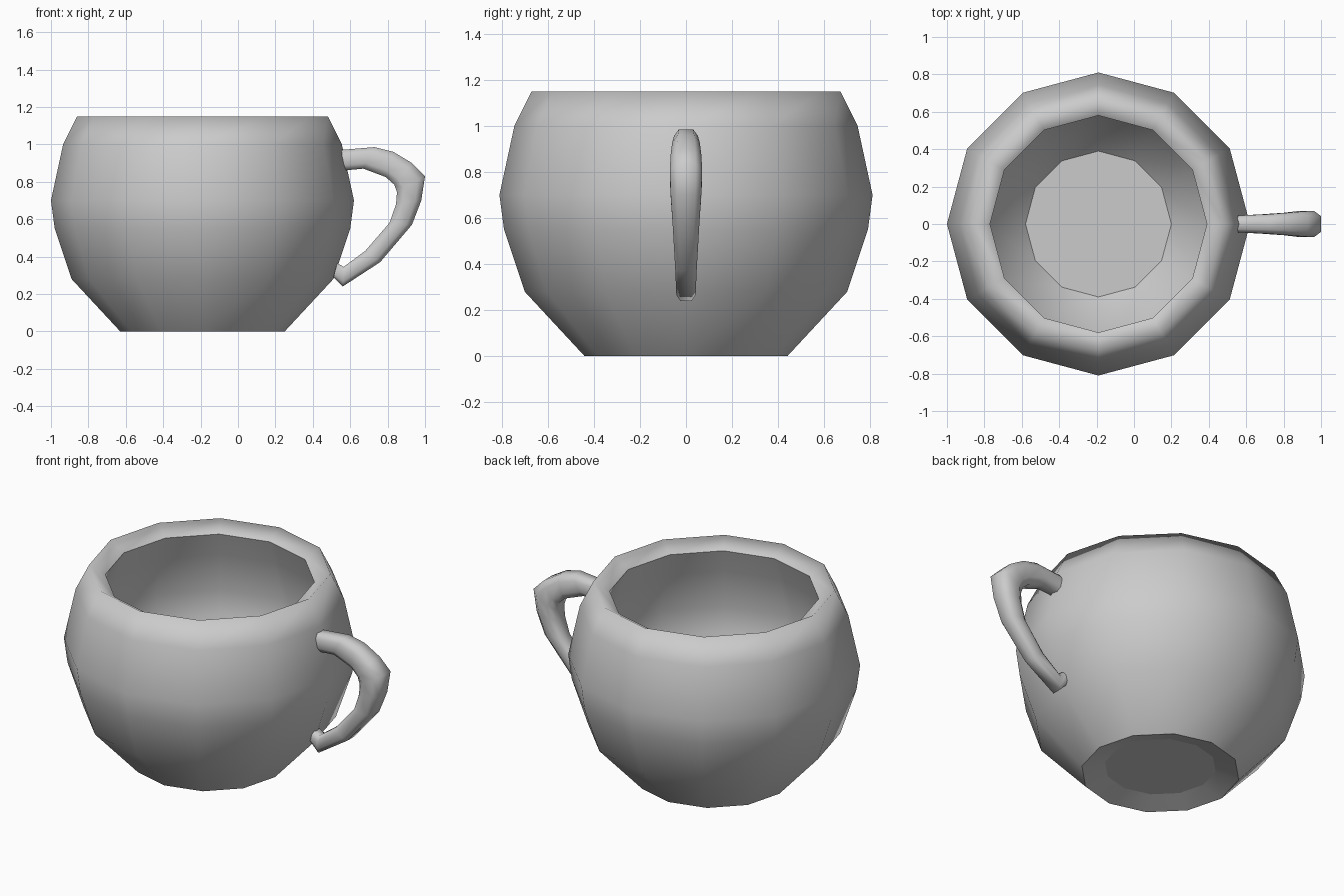
import bpy, bmesh, math
from mathutils import Vector

if "Cube" in bpy.data.objects:
    bpy.data.objects.remove(bpy.data.objects["Cube"])

clay = bpy.data.materials.new("plain grey")
clay.diffuse_color = (0.6, 0.6, 0.6, 1)
clay.use_nodes = True
clay.node_tree.nodes["Principled BSDF"].inputs["Base Color"].default_value = clay.diffuse_color


def loft(name, rings, flat_caps=True):
    """Skin a list of closed rings, cap both ends, shade smooth with flat caps."""
    bm = bmesh.new()
    loops = [[bm.verts.new(p) for p in ring] for ring in rings]
    n = len(loops[0])
    for a, b in zip(loops, loops[1:]):
        for i in range(n):
            j = (i + 1) % n
            bm.faces.new((a[i], a[j], b[j], b[i])).smooth = True
    for cap in (loops[0], loops[-1]):
        face = bm.faces.new(cap)
        for e in face.edges:
            e.smooth = False
    bmesh.ops.recalc_face_normals(bm, faces=bm.faces[:])
    mesh = bpy.data.meshes.new(name)
    bm.to_mesh(mesh)
    bm.free()
    mesh.materials.append(clay)
    obj = bpy.data.objects.new(name, mesh)
    bpy.context.collection.objects.link(obj)
    return obj


# Cup: 12-sided lathe, from recessed foot, up the outside, over the lip, down inside
CX, SIDES = -0.19, 12
profile = [(0.31, 0.04), (0.44, 0.0), (0.70, 0.28), (0.79, 0.55), (0.81, 0.70),
           (0.745, 1.0), (0.67, 1.15), (0.58, 1.095), (0.63, 0.95), (0.70, 0.70),
           (0.68, 0.56), (0.60, 0.31), (0.39, 0.085)]
cup = loft("cup_body", [
    [(CX + r * math.cos(math.tau * i / SIDES), r * math.sin(math.tau * i / SIDES), z)
     for i in range(SIDES)] for r, z in profile])

# Crisp foot edge and inner lip edge
sharp_radii = (0.44, 0.58)
for e in cup.data.edges:
    a, b = (cup.data.vertices[k].co for k in e.vertices)
    ra, rb = (math.hypot(p.x - CX, p.y) for p in (a, b))
    if abs(a.z - b.z) < 1e-4 and any(abs(ra - s) < 1e-3 and abs(rb - s) < 1e-3 for s in sharp_radii):
        e.use_edge_sharp = True

# Handle: chamfered sections given by outer x,z / inner x,z / half width
sections = [
    (0.55, 0.97, 0.565, 0.86, 0.045), (0.73, 0.985, 0.67, 0.87, 0.052),
    (0.83, 0.96, 0.79, 0.825, 0.06), (0.93, 0.90, 0.835, 0.785, 0.067),
    (1.00, 0.83, 0.85, 0.745, 0.07), (0.98, 0.70, 0.845, 0.68, 0.066),
    (0.93, 0.57, 0.81, 0.58, 0.058), (0.76, 0.37, 0.68, 0.43, 0.047),
    (0.56, 0.24, 0.565, 0.345, 0.042), (0.51, 0.29, 0.53, 0.365, 0.04)]
octagon = [(1, 0.6), (0.5, 1), (-0.5, 1), (-1, 0.6),
           (-1, -0.6), (-0.5, -1), (0.5, -1), (1, -0.6)]
rings = []
for ox, oz, ix, iz, w in sections:
    outer, inner = Vector((ox, 0, oz)), Vector((ix, 0, iz))
    mid, half = (outer + inner) / 2, (outer - inner) / 2
    rings.append([mid + half * u + Vector((0, w * v, 0)) for u, v in octagon])
loft("cup_handle", rings)
